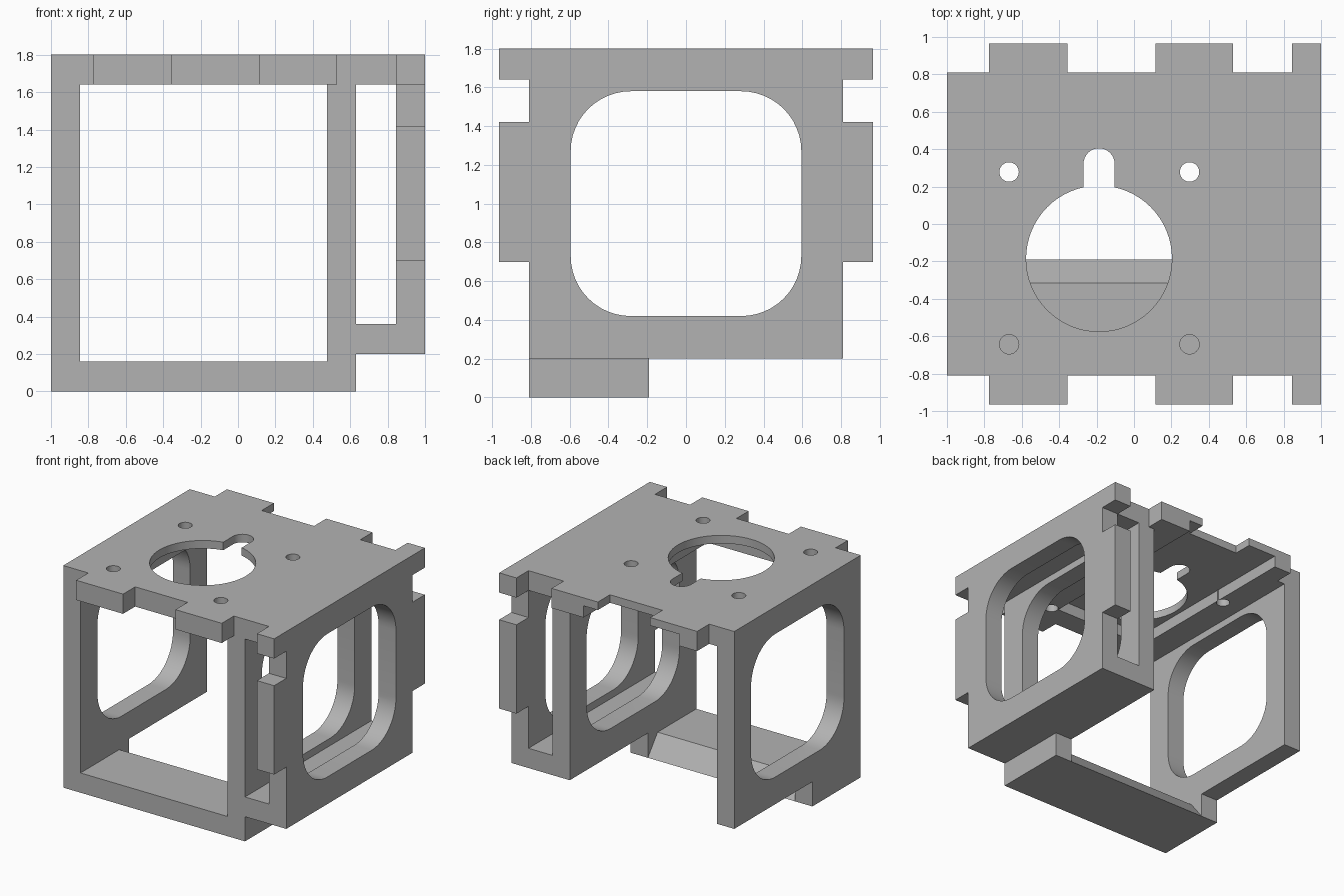
import bpy, bmesh
from math import sin, cos, pi, radians

if "Cube" in bpy.data.objects:
    bpy.data.objects.remove(bpy.data.objects["Cube"], do_unlink=True)

grey = bpy.data.materials.new("plain grey")
grey.use_nodes = True
COLOUR = (0.45, 0.45, 0.45, 1)
grey.diffuse_color = COLOUR
grey.node_tree.nodes["Principled BSDF"].inputs["Base Color"].default_value = COLOUR

T = 0.155                      # board thickness
HALF, TAB = 0.81, 0.965        # board depth without and with tabs
TOP, UNDER, BASE = 1.8, 1.64, 0.2
FOOT_BACK = -0.19
HOLE_X, HOLE_Y = -0.187, -0.185


def prism(name, outline, axis, lo, hi):
    """Extrude a 2D outline: (x, y) along z, or (y, z) along x."""
    place = (lambda a, b, t: (a, b, t)) if axis == "z" else (lambda a, b, t: (t, a, b))
    bm = bmesh.new()
    face = bm.faces.new([bm.verts.new(place(a, b, lo)) for a, b in outline])
    ext = bmesh.ops.extrude_face_region(bm, geom=[face])
    shift = (0, 0, hi - lo) if axis == "z" else (hi - lo, 0, 0)
    bmesh.ops.translate(bm, vec=shift, verts=[v for v in ext["geom"] if isinstance(v, bmesh.types.BMVert)])
    bmesh.ops.recalc_face_normals(bm, faces=bm.faces)
    mesh = bpy.data.meshes.new(name)
    bm.to_mesh(mesh)
    bm.free()
    mesh.materials.append(grey)
    obj = bpy.data.objects.new(name, mesh)
    bpy.context.collection.objects.link(obj)
    return obj


def rect(a0, a1, b0, b1):
    return [(a0, b0), (a1, b0), (a1, b1), (a0, b1)]


def arc(ca, cb, r, start, end, n):
    return [(ca + r * cos(radians(start + (end - start) * i / n)),
             cb + r * sin(radians(start + (end - start) * i / n))) for i in range(n + 1)]


def circle(ca, cb, r, n):
    return arc(ca, cb, r, 0, 360, n)[:-1]


def boolean(obj, others, operation="DIFFERENCE"):
    """Apply booleans one by one, then remove the helper shapes."""
    for other in others:
        other.hide_render = True
        mod = obj.modifiers.new("bool", "BOOLEAN")
        mod.operation, mod.object, mod.solver = operation, other, "EXACT"
    graph = bpy.context.evaluated_depsgraph_get()
    graph.update()
    mesh = bpy.data.meshes.new_from_object(obj.evaluated_get(graph))
    obj.modifiers.clear()
    obj.data = mesh
    for other in others:
        bpy.data.objects.remove(other, do_unlink=True)


def smooth(obj):
    bpy.ops.object.select_all(action="DESELECT")
    obj.select_set(True)
    bpy.context.view_layer.objects.active = obj
    bpy.ops.object.shade_smooth_by_angle(angle=radians(30))


# Rounded window shared by the three upright walls
R = 0.31
WIN_Y, WIN_LO, WIN_HI = 0.595, 0.42, 1.58
window = []
for sy, cz, start in ((1, WIN_HI - R, 0), (-1, WIN_HI - R, 90),
                      (-1, WIN_LO + R, 180), (1, WIN_LO + R, 270)):
    window += arc(sy * (WIN_Y - R), cz, R, start, start + 90, 12)

# Upright walls: two with a foot at the front, the outer one with side tabs
foot_wall = [(-HALF, 0), (FOOT_BACK, 0), (FOOT_BACK, BASE), (HALF, BASE), (HALF, UNDER), (-HALF, UNDER)]
tab_side = [(HALF, BASE), (HALF, 0.7), (TAB, 0.7), (TAB, 1.42), (HALF, 1.42), (HALF, UNDER)]
tab_wall = tab_side + [(-y, z) for y, z in reversed(tab_side)]
for name, x, outline in (("right_wall", -1, foot_wall), ("middle_wall", 0.475, foot_wall),
                         ("left_wall", 1 - T, tab_wall)):
    wall = prism(name, outline, "x", x, x + T)
    boolean(wall, [prism("window_cutter", window, "x", x - 0.1, x + T + 0.1)])
    smooth(wall)

# Floor of the narrow side channel
prism("channel_floor", rect(-HALF, HALF, BASE, BASE + 0.16), "x", 0.475 + T, 1 - T)

# Front cross bar with a sloping back
bar = [(-HALF, 0), (FOOT_BACK, 0), (-0.315, 0.16), (-HALF, 0.16)]
prism("front_cross_bar", bar, "x", -1 + T, 0.475)

# Top board outline with matching tabs along front and back
back = [(-1, HALF)]
for x0, x1 in ((-0.775, -0.355), (0.115, 0.53)):
    back += [(x0, HALF), (x0, TAB), (x1, TAB), (x1, HALF)]
back += [(1 - T, HALF), (1 - T, TAB), (1, TAB)]
top = prism("top_board", back + [(x, -y) for x, y in reversed(back)], "z", UNDER, TOP)

# Openings: round hole, rounded notch, screw holes and the pocket underneath
z0, z1 = UNDER - 0.1, TOP + 0.1
notch = arc(HOLE_X, 0.322, 0.083, 0, 180, 16) + [(HOLE_X - 0.083, HOLE_Y), (HOLE_X + 0.083, HOLE_Y)]
cutters = [prism("pocket_cutter", rect(HOLE_X - 0.43, HOLE_X + 0.43, -0.625, 1.1), "z", z0, TOP - 0.065),
           prism("hole_cutter", circle(HOLE_X, HOLE_Y, 0.39, 64), "z", z0, z1),
           prism("notch_cutter", notch, "z", z0, z1)]
for x in (-0.668, 0.297):
    for y in (-0.643, 0.278):
        cutters.append(prism("screw_cutter", circle(x, y, 0.052, 24), "z", z0, z1))
boolean(top, cutters)
smooth(top)
